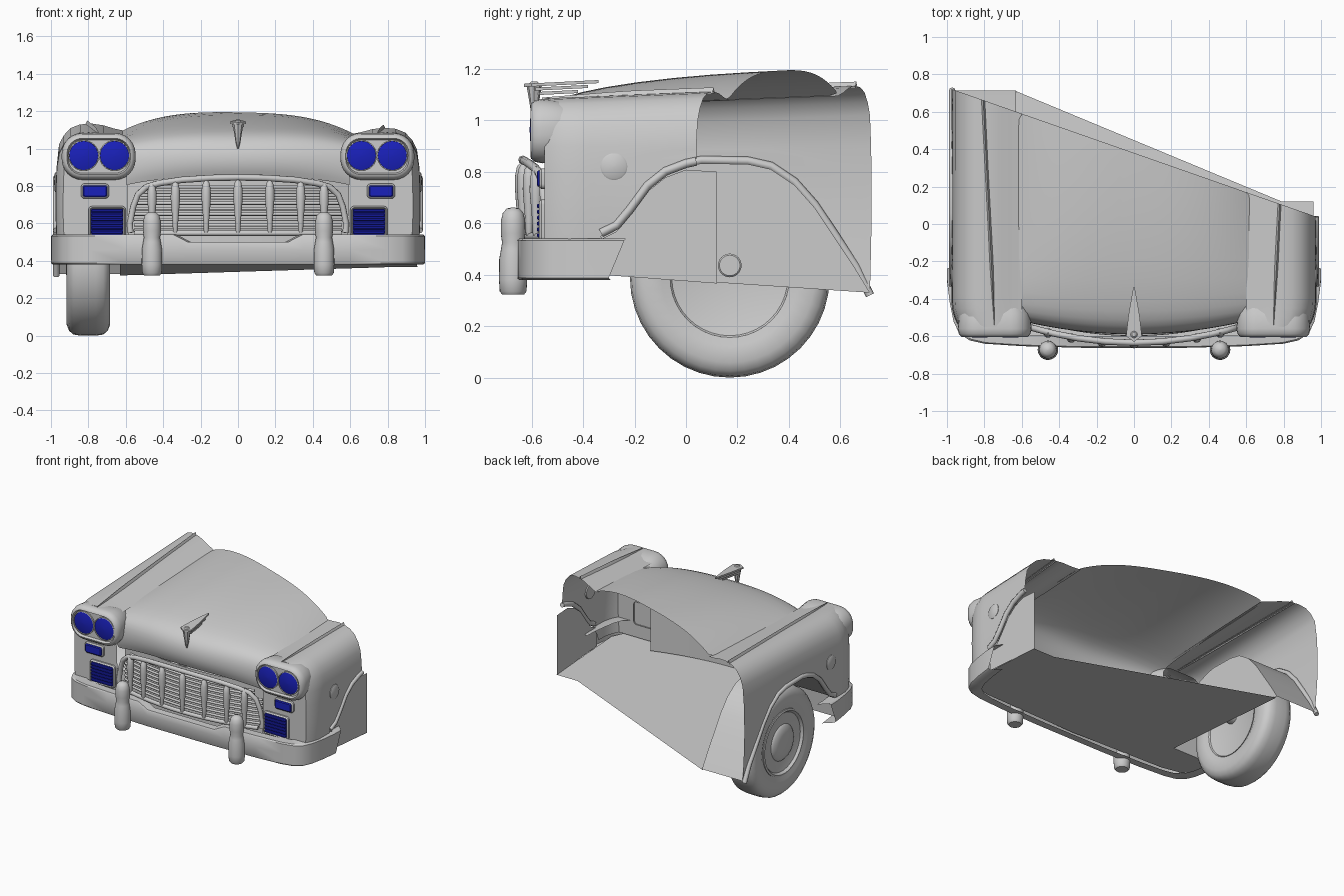
import bpy, bmesh, math
from mathutils import Vector

if "Cube" in bpy.data.objects:
    bpy.data.objects.remove(bpy.data.objects["Cube"])

blue = bpy.data.materials.new("lamp_blue")
blue.diffuse_color = (0.01, 0.015, 0.5, 1)
blue.use_nodes = True
blue.node_tree.nodes["Principled BSDF"].inputs["Base Color"].default_value = blue.diffuse_color


def make(name, verts, faces, mat=None, angle=38, cut=False):
    bm = bmesh.new()
    vs = [bm.verts.new(v) for v in verts]
    for f in faces:
        bm.faces.new([vs[i] for i in f])
    bmesh.ops.remove_doubles(bm, verts=bm.verts, dist=1e-5)
    if cut:  # slanted section plane through the car body
        bmesh.ops.bisect_plane(bm, geom=bm.verts[:] + bm.edges[:] + bm.faces[:],
                               plane_co=(0, .38, 0), plane_no=(.35, 1, 0), clear_outer=True)
    bmesh.ops.recalc_face_normals(bm, faces=bm.faces)
    me = bpy.data.meshes.new(name)
    bm.to_mesh(me)
    bm.free()
    me.shade_smooth()
    me.set_sharp_from_angle(angle=math.radians(angle))
    ob = bpy.data.objects.new(name, me)
    bpy.context.collection.objects.link(ob)
    if mat:
        me.materials.append(mat)
    return ob


def grid(name, rows, wrap=False, caps=(), **kw):
    n = len(rows[0])
    verts = [p for r in rows for p in r]
    faces = [(i * n + j, i * n + (j + 1) % n, (i + 1) * n + (j + 1) % n, (i + 1) * n + j)
             for i in range(len(rows) - 1) for j in range(n if wrap else n - 1)]
    for c in caps:
        k = c % len(rows)
        faces.append(tuple(range(k * n, k * n + n)))
    return make(name, verts, faces, **kw)


def lathe(name, prof, loc, axis, seg=24, **kw):
    q = Vector(axis).to_track_quat('Z', 'Y')
    rows = [[Vector(loc) + q @ Vector((max(r, 1e-4) * math.cos(a), max(r, 1e-4) * math.sin(a), h))
             for a in [2 * math.pi * k / seg for k in range(seg)]] for r, h in prof]
    return grid(name, rows, wrap=True, caps=(0, -1), **kw)


def plate(name, cx, cz, w, h, r, steps, **kw):
    """Rounded rectangle facing -y, lofted through (y, inset) steps."""
    rows = []
    for y, ins in steps:
        rr, row = max(r - ins, .003), []
        for k in range(4):
            sx, sz = ((1, 1), (-1, 1), (-1, -1), (1, -1))[k]
            for a in range(7):
                t = math.pi / 2 * (k + a / 6)
                row.append((cx + sx * (w / 2 - ins - rr) + rr * math.cos(t), y,
                            cz + sz * (h / 2 - ins - rr) + rr * math.sin(t)))
        rows.append(row)
    return grid(name, rows, wrap=True, caps=(-1,), **kw)


def tube(name, pts, r):
    cu = bpy.data.curves.new(name, 'CURVE')
    cu.dimensions = '3D'
    sp = cu.splines.new('POLY')
    sp.points.add(len(pts) - 1)
    for p, c in zip(sp.points, pts):
        p.co = (*c, 1)
    cu.bevel_depth, cu.bevel_resolution, cu.use_fill_caps = r, 2, True
    ob = bpy.data.objects.new(name, cu)
    bpy.context.collection.objects.link(ob)
    bpy.ops.object.select_all(action='DESELECT')
    ob.select_set(True)
    bpy.context.view_layer.objects.active = ob
    bpy.ops.object.convert(target='MESH')
    return ob


def interp(tab, v):
    for (a, p), (b, q) in zip(tab, tab[1:]):
        if v <= b:
            return p + (q - p) * max(0, (v - a) / (b - a))
    return tab[-1][1]


ARCH = [(-.6, .43), (-.37, .43), (-.33, .55), (-.27, .58), (-.22, .64), (-.15, .735), (-.08, .79), (0, .82),
        (.06, .833), (.24, .83), (.33, .81), (.42, .75), (.5, .66), (.58, .54), (.66, .42), (.76, .28)]
floor_z = lambda y: .375 - .075 * y
grille_y = lambda x: -.635 + .27 * x * x

# Hood: centre and edge profiles (y, z, y, z) blended across the width
HOOD = [(-.565, .85, -.5, .8), (-.59, .9, -.515, .85), (-.592, .97, -.515, .93), (-.57, 1.03, -.5, .985),
        (-.52, 1.075, -.47, 1.02), (-.42, 1.11, -.38, 1.05), (-.2, 1.15, -.2, 1.064), (.1, 1.18, .1, 1.076),
        (.4, 1.195, .4, 1.088), (.8, 1.205, .8, 1.104)]
rows = []
for yc, zc, ye, ze in HOOD:
    row = []
    for i in range(33):
        t = i / 16 - 1
        row.append((.62 * t, yc + (ye - yc) * t * t, zc + (ze - zc) * abs(t) ** 3))
    rows.append(row)
hood = grid("hood", rows, cut=True, angle=60)
hood.modifiers.new("smooth", 'SUBSURF').levels = 1
hood.modifiers["smooth"].render_levels = 1

# Fenders: shoulder section swept back, lower edge follows the wheel arch
SHOULDER = [(.97, .9), (.957, .97), (.932, 1.02), (.895, 1.06), (.845, 1.08), (.78, 1.085), (.72, 1.077),
            (.66, 1.06), (.6, 1.048)]
stations = [-.55, -.545, -.53, -.5, -.45, -.4] + [a for a, _ in ARCH[1:-1]] + [.12, .18, .29, .375, .46, .54, .62, .7, .76]
for s, side in ((-1, "left"), (1, "right")):
    rows = []
    for y in sorted(stations):
        zb, rise = interp(ARCH, y), .04 * (y + .56)
        pinch = .04 * max(0, (-.42 - y) / .13) ** 2
        sec = [(.962 + .014 * math.sin(math.pi * min(1, (z - .4) / .6)), z)
               for z in [zb + (.9 - zb) * k / 5 for k in range(5)]] + SHOULDER
        rows.append([(s * (x - pinch * (x - .6) / .37), y, z + (rise if z > .9 else 0)) for x, z in sec])
    grid(side + "_fender", rows, cut=True)
    make(side + "_fender_front", rows[0] + [(s * .58, -.55, .43)], [tuple(range(len(rows[0]) + 1))])
    # Raised lip round the wheel arch
    end = .74 if s < 0 else .04
    tube(side + "_arch_lip", [(s * .972, y, z + .012) for y, z in ARCH[2:-1] if y <= end]
         + [(s * .972, min(end, .715), interp(ARCH, end) + .012)], .017)
    # Thin trim ridge on the fender top
    rows = []
    for k in range(15):
        y = -.56 + k * .09
        x, z = .745 + .05 * (y + .56), 1.083 + .04 * (y + .56)
        w = .012 * min(1, k / 4 + .1)
        rows.append([(s * (x - w), y, z - .006), (s * x, y, z + .004 + w * 1.2), (s * (x + w), y, z - .006)])
    grid(side + "_fender_trim", rows, cut=True, angle=20)
    lathe(side + "_round_cover", [(.052, 0), (.052, .014), (.046, .018), (0, .02)], (s * .963, -.28, .82), (s, 0, 0), 32)
    # Headlight pod, twin lamps, and lower lamps
    plate(side + "_headlight_pod", s * .745, .958, .395, .25, .11,
          [(-.4, .04), (-.48, .008), (-.56, 0), (-.588, .006), (-.602, .018), (-.605, .028), (-.588, .036)])
    for x in (.66, .825):
        lathe("headlight_rim", [(.08, 0), (.083, .022), (.078, .024), (.076, .01)], (s * x, -.58, .963), (0, -1, 0), 32)
        lathe("headlight_lens", [(.077, 0), (.077, .018), (.05, .025), (0, .028)], (s * x, -.58, .963), (0, -1, 0), 32, mat=blue)
    plate("marker_lamp_frame", s * .765, .773, .15, .08, .02, [(-.54, 0), (-.562, 0), (-.57, .008)])
    plate("marker_lamp", s * .765, .773, .13, .062, .012, [(-.56, 0), (-.575, 0), (-.58, .006)], mat=blue)
    plate("side_grille_frame", s * .7, .61, .2, .165, .02, [(-.54, 0), (-.562, 0), (-.572, .008), (-.56, .014)])
    plate("side_grille_panel", s * .7, .61, .172, .137, .008, [(-.55, 0), (-.565, 0)], mat=blue)
    for k in range(6):
        plate("side_grille_slat", s * .7, .553 + k * .0228, .168, .016, .004, [(-.555, 0), (-.575, 0), (-.58, .004)], mat=blue)
    # Bumper guards
    lathe("bumper_guard", [(.042, .322), (.052, .335), (.055, .38), (.054, .46), (.047, .5), (.043, .525), (.048, .56),
                           (.047, .61), (.04, .64), (.025, .657), (0, .662)], (s * .46, -.672, 0), (0, 0, 1), 24)

# Grille: curved backing, slats, frame and spindle bars
xs = [-.6 + .05 * i for i in range(25)]
grid("radiator_panel", [[(x, grille_y(x) + .09, z) for x in xs] for z in (.42, .65, .83)])
for k in range(9):
    z = .563 + k * .029
    half = .555 if z < .74 else .5
    pts = [half * (i / 10 - 1) for i in range(21)]
    tube("grille_slat", [(x, grille_y(x) + .045, z) for x in pts], .009)
half = [(.15, .843), (.3, .833), (.42, .815), (.49, .795), (.535, .755), (.56, .69), (.578, .6), (.575, .55)]
path = [(-x, z) for x, z in reversed(half)] + [(0, .846)] + half
tube("grille_frame", [(x, grille_y(x), z) for x, z in path], .017)
tube("grille_sill", [(x, grille_y(x), .548) for x in xs[1:-1]], .015)
for x in (0, .17, -.17, .335, -.335, .46, -.46):
    dz = -.08 * x * x
    lathe("grille_bar", [(.008, .545), (.013, .56), (.016, .62), (.021, .68), (.025, .74 + dz), (.024, .785 + dz),
                         (.017, .82 + dz), (0, .84 + dz)], (x, grille_y(x) - .005, 0), (0, 0, 1), 16)

# Bumper wrapped round the nose, with a shallow dip in the middle
half = [(.27, -.662), (.35, -.66), (.6, -.653), (.8, -.64), (.88, -.622), (.935, -.585), (.965, -.52), (.985, -.42),
        (.998, -.32), (1, -.24)]
path = [(-x, y) for x, y in reversed(half)] + half
rows = []
for x, y in path:
    top = .5 if abs(x) < .3 else .54
    low = y - .06 if y > -.25 else y
    rows.append([(x * .93, y + .06, top), (x * .99, y + .006, top), (x, y, top - .008), (x, (y + low) / 2, .46),
                 (x, low, .388), (x * .99, low + .006, .38), (x * .93, low + .06, .38)])
grid("front_bumper", rows)

# Floor pan with wheel cut-out
edge = [(.96, .12), (.79, .12), (-.63, .71), (-.63, -.34), (-.97, -.34), (-.95, -.5), (-.9, -.58), (-.75, -.615),
        (0, -.64), (.75, -.615), (.9, -.58), (.95, -.5)]
make("floor_pan", [(x, y, floor_z(y)) for x, y in edge], [tuple(range(len(edge)))])

# Left wheel well (tunnel and inner wall), right wheel well panel
prof = [(y, z) for y, z in ARCH if -.34 < y < .7] + [(.715, .33)]
prof = [(-.34, floor_z(-.34))] + prof
grid("left_wheel_tunnel", [[(x, y, z) for y, z in prof] for x in (-.965, -.63)])
make("left_wheel_wall", [(-.63, y, z) for y, z in prof], [tuple(range(len(prof)))])
panel = [(-.34, floor_z(-.34))] + [(y, z - .012) for y, z in ARCH if -.34 < y < .02] + [(.12, .8), (.12, floor_z(.12))]
make("right_wheel_panel", [(.957, y, z) for y, z in panel], [tuple(range(len(panel)))])

# Left wheel: tyre, rim with hubcap, slots and axle
hub = (-.8, .17, .388)
lathe("tyre", [(.22, -.095), (.265, -.115), (.33, -.116), (.362, -.103), (.382, -.08), (.388, -.04), (.388, .04),
               (.382, .08), (.362, .103), (.33, .116), (.265, .115), (.22, .095)], hub, (-1, 0, 0), 40)
lathe("wheel_rim", [(0, -.06), (.1, -.06), (.105, -.045), (.13, -.04), (.14, -.01), (.19, -.02), (.21, -.08),
                    (.232, -.105), (.236, .108), (.222, .112), (.205, .09), (.195, .06), (.165, .052), (.15, .07),
                    (.14, .07), (.135, .09), (.115, .108), (.07, .118), (0, .121)], hub, (-1, 0, 0), 40)
for k in range(10):
    a = 2 * math.pi * k / 10
    lathe("rim_slot", [(.016, 0), (.016, .012), (.01, .012), (.01, .002)],
          (-.852, .17 + .178 * math.cos(a), .388 + .178 * math.sin(a)), (-1, 0, 0), 10)
lathe("axle_stub", [(.046, 0), (.046, .18), (.04, .185)], (-.75, .17, .436), (1, 0, 0), 24)

# Hood ornament: tapered stem with stacked swept fins
lathe("ornament_stem", [(.004, 1.0), (.014, 1.04), (.022, 1.09), (.03, 1.135), (.012, 1.15)], (0, -.59, 0), (0, 0, 1), 8, angle=20)
for z, w, y0, y1 in ((1.105, .022, -.6, -.42), (1.122, .032, -.615, -.38), (1.138, .042, -.63, -.34)):
    plan = [(0, y0), (w, y0 + .03), (w * .7, (y0 + y1) / 2), (.004, y1), (-.004, y1), (-w * .7, (y0 + y1) / 2), (-w, y0 + .03)]
    grid("ornament_fin", [[(x, y, z + d + .05 * (y - y0)) for x, y in plan] for d in (-.008, .004)],
         wrap=True, caps=(0, -1), angle=20)
